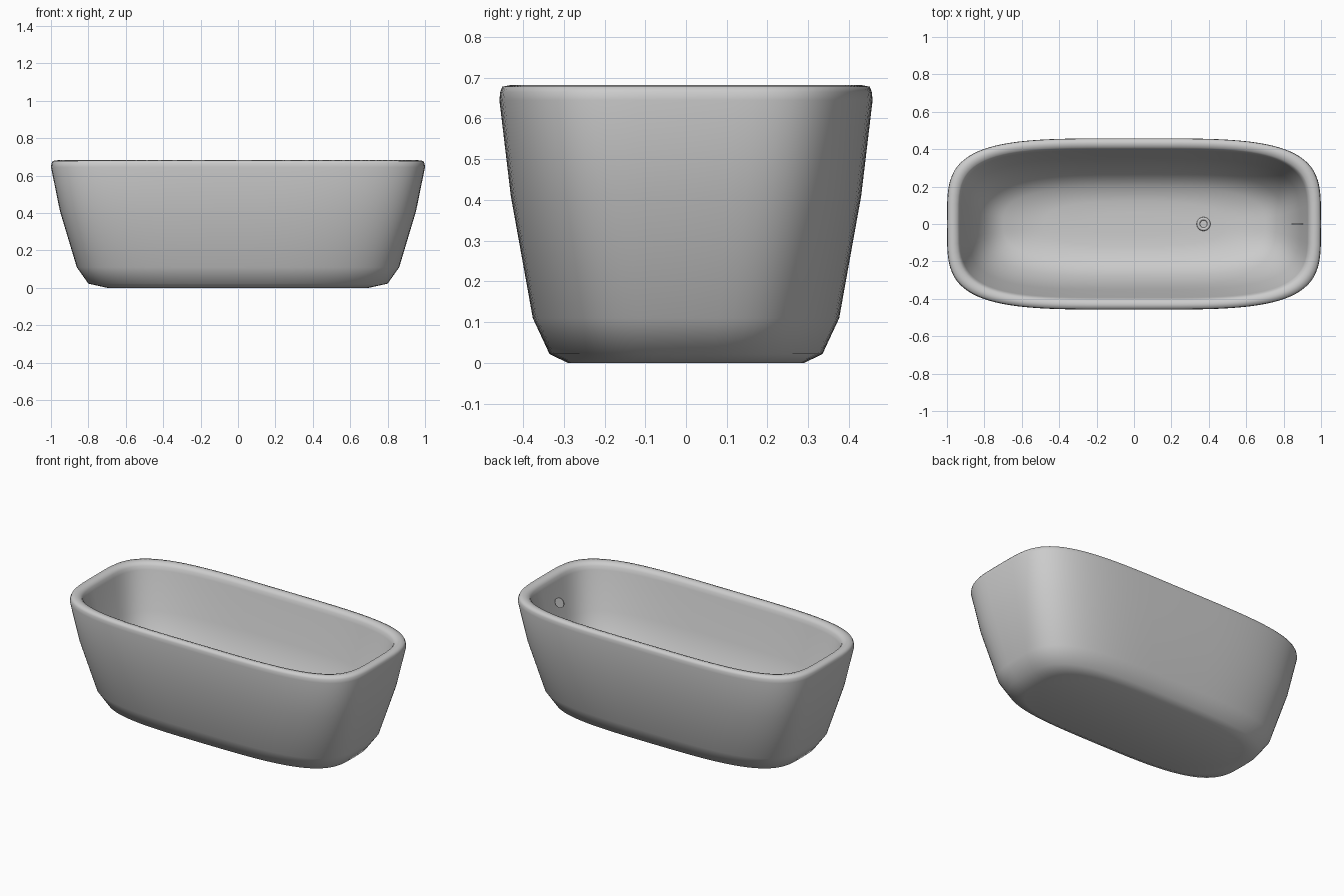
import bpy, bmesh, math

if "Cube" in bpy.data.objects:
    bpy.data.objects.remove(bpy.data.objects["Cube"])

N = 96      # points around each ring


def ring(bm, a, b, z, e):
    verts = []
    for i in range(N):
        t = 2 * math.pi * i / N
        c, s = math.cos(t), math.sin(t)
        verts.append(bm.verts.new((
            a * math.copysign(abs(c) ** (2 / e), c),
            b * math.copysign(abs(s) ** (2 / e), s), z)))
    return verts


def loft(name, profile):
    bm = bmesh.new()
    rings = [ring(bm, *p) for p in profile]
    for lo, hi in zip(rings, rings[1:]):
        for i in range(N):
            j = (i + 1) % N
            bm.faces.new((lo[i], lo[j], hi[j], hi[i]))
    bm.faces.new(rings[0][::-1])
    bm.faces.new(rings[-1])
    bmesh.ops.recalc_face_normals(bm, faces=bm.faces)
    me = bpy.data.meshes.new(name)
    bm.to_mesh(me)
    bm.free()
    ob = bpy.data.objects.new(name, me)
    bpy.context.collection.objects.link(ob)
    return ob


def smooth(ob, angle=50):
    bpy.ops.object.select_all(action='DESELECT')
    ob.select_set(True)
    bpy.context.view_layer.objects.active = ob
    bpy.ops.object.shade_smooth_by_angle(angle=math.radians(angle))


# Tub shell: half length, half width, height, corner squareness per ring
outer = [(0.70, 0.29, 0.0, 3.4), (0.80, 0.335, 0.022, 3.4),
         (0.862, 0.376, 0.11, 3.5), (0.952, 0.43, 0.41, 3.8),
         (1.0, 0.458, 0.645, 4.0)]
rim = [(0.997, 0.456, 0.665, 4.0), (0.99, 0.451, 0.678, 4.0),
       (0.965, 0.43, 0.682, 4.0), (0.945, 0.41, 0.676, 4.0),
       (0.934, 0.4, 0.662, 4.0), (0.928, 0.394, 0.64, 4.0)]
inner = [(0.885, 0.352, 0.41, 3.7), (0.80, 0.28, 0.19, 3.3),
         (0.70, 0.20, 0.118, 3.0), (0.48, 0.12, 0.10, 2.8),
         (0.25, 0.06, 0.097, 2.6)]
smooth(loft("tub_shell", outer + rim + inner), 70)

# Drain: ring and plug in the basin floor
bpy.ops.mesh.primitive_torus_add(major_radius=0.028, minor_radius=0.009,
                                 major_segments=32, minor_segments=10,
                                 location=(0.372, 0, 0.102))
drain = bpy.context.object
drain.name = "drain_ring"
smooth(drain, 90)
bpy.ops.mesh.primitive_cylinder_add(vertices=32, radius=0.024, depth=0.008,
                                    location=(0.372, 0, 0.098))
plug = bpy.context.object
plug.name = "drain_plug"
smooth(plug, 30)

# Overflow disc at the drain end
bpy.ops.mesh.primitive_cylinder_add(vertices=24, radius=0.031, depth=0.006,
                                    location=(0.872, 0, 0.54),
                                    rotation=(math.pi / 2, 0, 0))
overflow = bpy.context.object
overflow.name = "overflow_disc"
smooth(overflow, 30)
